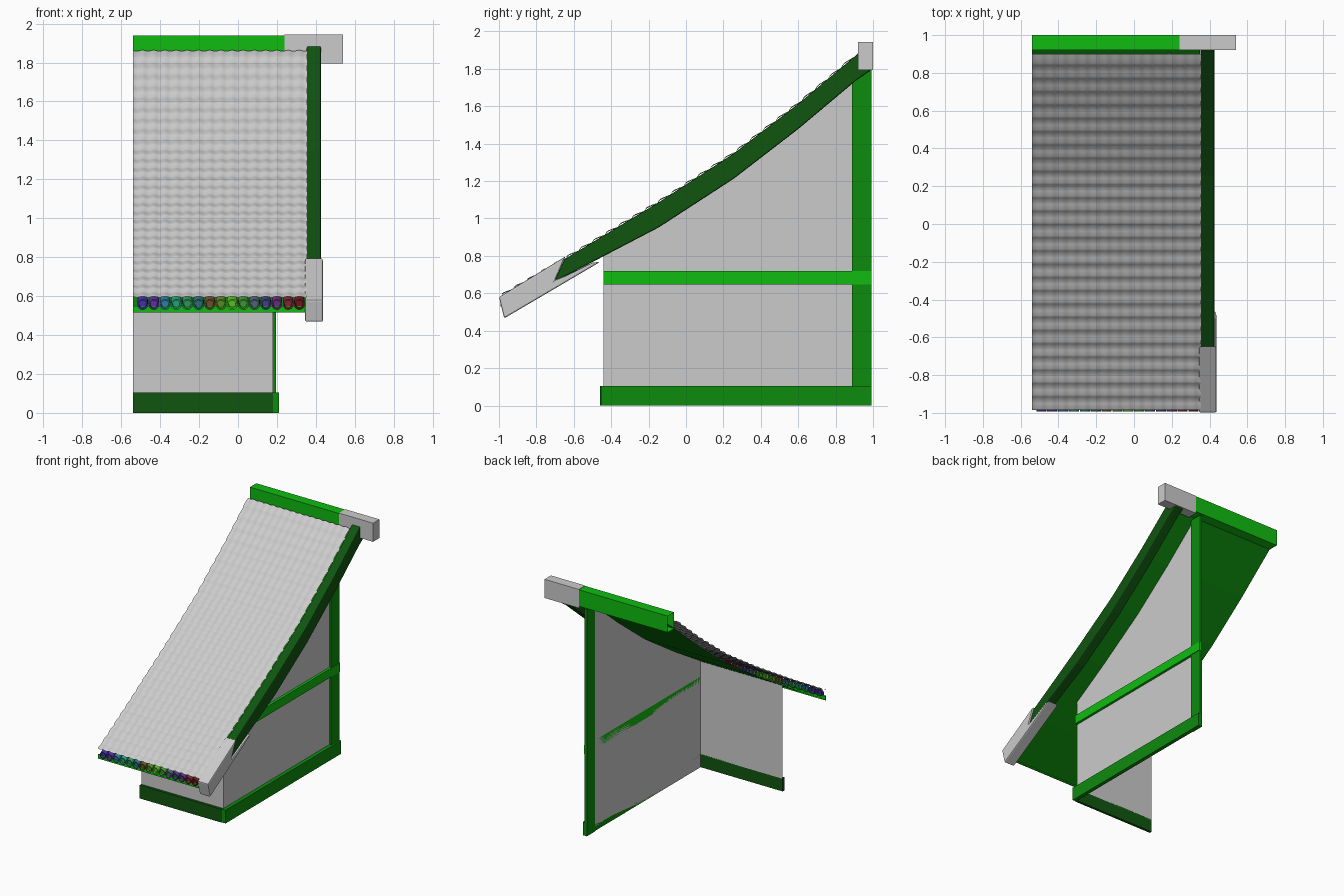
import bpy, bmesh, math

if "Cube" in bpy.data.objects:
    bpy.data.objects.remove(bpy.data.objects["Cube"])


def mat(name, rgb):
    m = bpy.data.materials.new(name)
    m.diffuse_color = (*rgb, 1)
    m.use_nodes = True
    m.node_tree.nodes["Principled BSDF"].inputs["Base Color"].default_value = m.diffuse_color
    return m


GREEN = mat("green", (0.005, 0.5, 0.005))
MID = mat("mid_green", (0.004, 0.26, 0.004))
DARK = mat("dark_green", (0.005, 0.09, 0.005))

# Roof profile: y, z of the tile tops, eave to ridge
ROOF = [(-0.985, 0.59), (-0.64, 0.79), (-0.144, 1.09), (0.256, 1.35),
        (0.6, 1.615), (0.91, 1.875), (0.99, 1.94)]


def roof_z(y):
    for (y0, z0), (y1, z1) in zip(ROOF, ROOF[1:]):
        if y <= y1:
            break
    return z0 + (z1 - z0) * (y - y0) / (y1 - y0)


def make(name, verts, faces, material=None):
    me = bpy.data.meshes.new(name)
    me.from_pydata(verts, [], faces)
    ob = bpy.data.objects.new(name, me)
    bpy.context.collection.objects.link(ob)
    if material:
        me.materials.append(material)
    return ob


def prism(name, yz, x0, x1, material=None, bevel=0, caps=True):
    """Side profile extruded along x."""
    n = len(yz)
    verts = [(x, y, z) for x in (x0, x1) for y, z in yz]
    faces = [tuple(range(n)), tuple(range(2 * n - 1, n - 1, -1))] if caps else []
    faces += [(i, i + n, (i + 1) % n + n, (i + 1) % n) for i in range(n)]
    ob = make(name, verts, faces, material)
    bm = bmesh.new()
    bm.from_mesh(ob.data)
    bmesh.ops.recalc_face_normals(bm, faces=bm.faces)
    bm.to_mesh(ob.data)
    bm.free()
    if bevel:
        b = ob.modifiers.new("bevel", 'BEVEL')
        b.width = bevel
        b.segments = 2
    return ob


def box(name, x0, x1, y0, y1, z0, z1, material=None, caps=True):
    return prism(name, [(y0, z0), (y1, z0), (y1, z1), (y0, z1)], x0, x1, material, caps=caps)


L = -0.54

# Walls (thin sheets)
make("front_wall", [(L, -0.44, 0.1), (0.18, -0.44, 0.1), (0.18, -0.44, 0.84), (L, -0.44, 0.84)],
     [(0, 1, 2, 3)])
top = [(0.18, y, roof_z(y) - 0.07) for y in (0.89, 0.6, 0.256, -0.144, -0.44)]
make("side_wall", [(0.18, -0.44, 0), (0.18, 0.89, 0)] + top, [tuple(range(7))])

# Timber frame
box("front_base", L, 0.18, -0.46, -0.44, 0, 0.105, DARK)
box("side_base", 0.18, 0.21, -0.455, 0.992, 0, 0.105, MID)
box("side_rail", 0.18, 0.2, -0.44, 0.992, 0.648, 0.718, GREEN)
box("rear_post", 0.175, 0.195, 0.888, 0.992, 0, 1.8, MID)

# Roof underside and its eave edge
ys = [p[0] for p in ROOF]
make("roof_underside", [(x, y, roof_z(y) - 0.07) for y in ys for x in (L, 0.35)],
     [(2 * i, 2 * i + 1, 2 * i + 3, 2 * i + 2) for i in range(len(ys) - 1)], MID)
box("eave_edge", L, 0.345, -0.985, -0.975, 0.517, 0.55, GREEN)

# Tiles: gently stepped rows with a soft column wave
PITCH, X0, ROWS, NX = 0.0575, -0.49, 27, 124
verts, faces = [], []
step = (0.91 + 0.985) / ROWS
for r in range(ROWS):
    for t, lift in ((0, 0.008), (0.15, 0.009), (0.5, 0.004), (0.85, -0.003)):
        for i in range(NX + 1):
            x = L + 0.895 * i / NX
            crest = 0.5 + 0.5 * math.cos(2 * math.pi * (x - X0) / PITCH)
            y = -0.985 + step * (r + t)
            verts.append((x, y, roof_z(y) + lift + 0.006 * crest - 0.005))
for k in range(ROWS * 4 - 1):
    for i in range(NX):
        a = k * (NX + 1) + i
        faces.append((a, a + 1, a + NX + 2, a + NX + 1))
tiles = make("roof_tiles", verts, faces)
tiles.data.polygons.foreach_set("use_smooth", [True] * len(faces))

# Coloured round tile ends along the eave
COLOURS = [(0.06, 0.03, 0.4), (0.1, 0.03, 0.35), (0.03, 0.2, 0.35), (0.02, 0.35, 0.2), (0.03, 0.3, 0.1),
           (0.03, 0.15, 0.2), (0.15, 0.08, 0.03), (0.1, 0.25, 0.02), (0.1, 0.5, 0.02), (0.05, 0.3, 0.03),
           (0.08, 0.12, 0.18), (0.05, 0.05, 0.22), (0.12, 0.03, 0.2), (0.2, 0.02, 0.04), (0.15, 0.01, 0.01)]
N = 16
RINGS = [(0.027, 0.045), (0.027, 0), (0.020, 0), (0.018, 0.01)]
ca, sa = math.cos(0.525), math.sin(0.525)
for k, rgb in enumerate(COLOURS):
    vs = []
    for rad, d in RINGS:
        for j in range(N):
            a = 2 * math.pi * j / N
            u, v = rad * math.cos(a), rad * math.sin(a)
            vs.append((X0 + PITCH * k + u, -0.993 + d * ca, 0.556 + d * sa + v))
    fs = [(m * N + j, m * N + (j + 1) % N, (m + 1) * N + (j + 1) % N, (m + 1) * N + j)
          for m in range(len(RINGS) - 1) for j in range(N)]
    fs.append(tuple(range(3 * N, 4 * N)))
    make(f"tile_end_{k + 1}", vs, fs, mat(f"tile_end_{k + 1}", rgb))

# Sloping gable board and its grey foot
by = [-0.144, 0.256, 0.6, 0.91]
board = [(-0.705, 0.66), (-0.65, 0.782)] + [(y, roof_z(y) - 0.002) for y in by]
board += [(0.92, 1.885), (0.99, 1.885), (0.99, 1.793)] + [(y, roof_z(y) - 0.137) for y in by[::-1]]
prism("gable_board", board, 0.353, 0.427, DARK, 0.008)
prism("gable_board_foot", [(-1.0, 0.58), (-0.645, 0.797), (-0.7, 0.67), (-0.65, 0.69), (-0.5, 0.765),
                           (-0.46, 0.767), (-0.972, 0.466)], 0.344, 0.437, None, 0.008)

# Ridge: hollow beam with a grey end block
box("ridge_beam", L, 0.24, 0.92, 1.0, 1.81, 1.94, GREEN, caps=False)
box("ridge_end", 0.24, 0.54, 0.92, 1.0, 1.795, 1.943)
